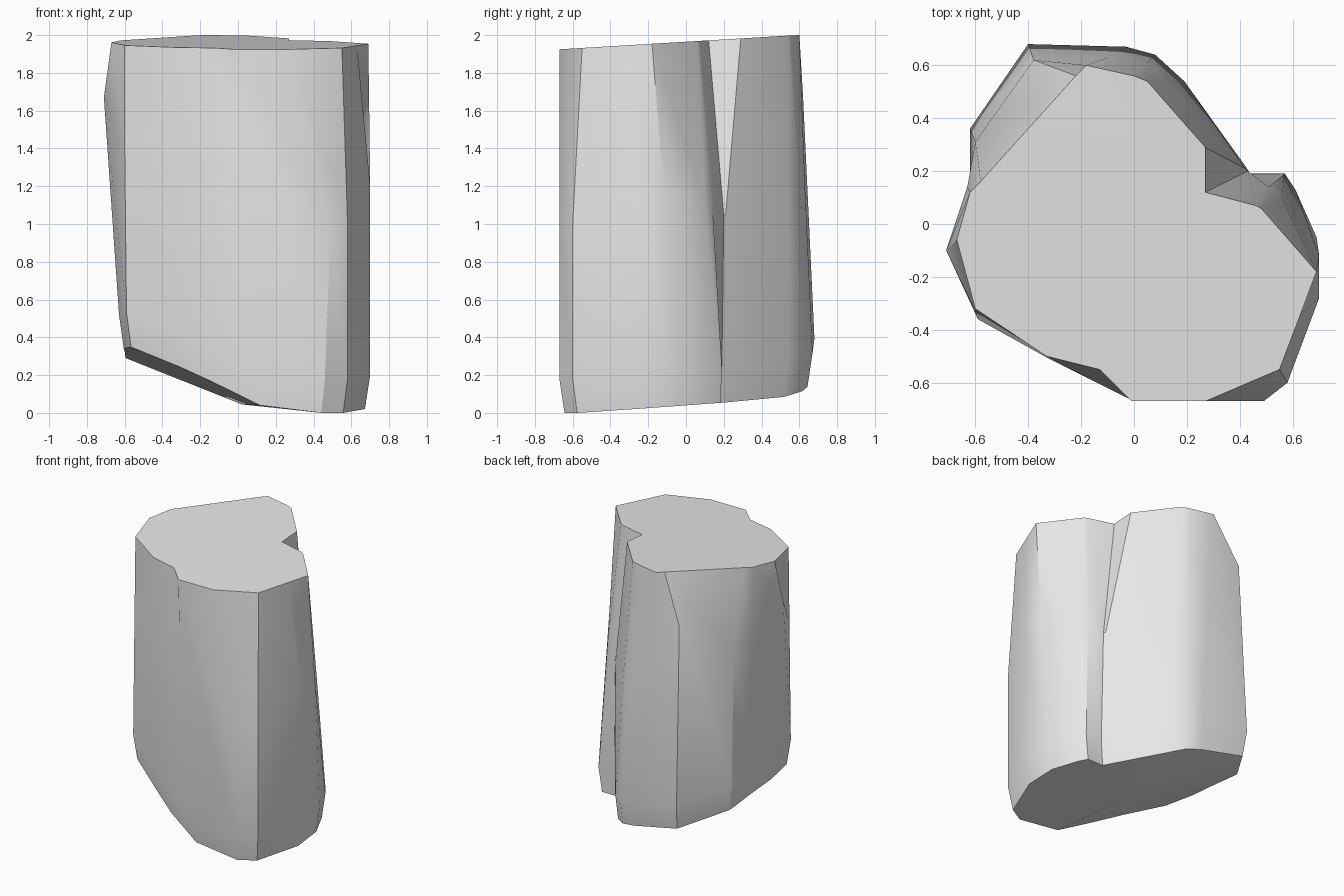
import bpy
import bmesh
from mathutils import Vector

default_cube = bpy.data.objects.get("Cube")
if default_cube:
    bpy.data.objects.remove(default_cube, do_unlink=True)


def make_material(name, colour):
    material = bpy.data.materials.new(name)
    material.use_nodes = True
    material.diffuse_color = colour
    material.node_tree.nodes["Principled BSDF"].inputs["Base Color"].default_value = colour
    return material


def top_height(x, y):
    """The top plane rises gently towards the back, then levels out."""
    return min(2, 1.965 + 0.06 * y)


def base_height(x, y):
    """The underside climbs towards the -x side, most steeply at the front."""
    return max(0, 0.04 + 0.07 * y + (0.34 - 0.2 * y) * max(0, 0.22 - x))


# Outline of the flat top, anticlockwise from the +x side
top_outline = [
    (.63, -.34), (.69, -.18), (.48, .06), (.46, .07), (.27, .12),
    (.27, .29), (.05, .54), (0, .56), (-.18, .6), (-.22, .56),
    (-.58, .16), (-.62, .12), (-.67, -.06), (-.6, -.32), (-.33, -.5),
    (-.13, -.55), (-.01, -.67), (.27, -.67), (.55, -.55),
]

# Breaks in the side faces, each at its own height
shoulder_points = [
    (.7, -.28, 1.2), (.7, -.12, 1.2), (.56, .1, 1.1), (.51, .14, 1.1), (.43, .2, 1.05),
    (.42, .21, 1.05), (.13, .54, 1.1), (.05, .61, 1.1), (-.1, .63, 1.2), (-.38, .62, 1.67),
    (-.6, .31, 1.45), (-.63, .14, 1.5), (-.71, -.1, 1.67), (-.6, -.33, 1.4), (-.32, -.5, 1.4),
    (-.16, -.59, 1.55), (0, -.67, 1.5), (.49, -.67, .96), (.58, -.6, 1),
]

# Widest outline, just above the chamfered foot
skirt_outline = [
    (.7, -.28), (.69, -.05), (.61, .13), (.57, .19), (.44, .19),
    (.42, .22), (.19, .54), (.08, .64), (-.03, .67), (-.4, .68),
    (-.62, .36), (-.62, .1), (-.63, -.12), (-.59, -.36), (-.32, -.51),
    (-.14, -.6), (.12, -.67), (.46, -.67), (.58, -.6),
]


def build_rings():
    top = [Vector((x, y, top_height(x, y))) for x, y in top_outline]
    shoulder = [Vector(point) for point in shoulder_points]
    skirt, base = [], []
    for x, y in skirt_outline:
        foot = Vector((x * 0.96, y * 0.96, base_height(x, y)))
        skirt.append(Vector((x, y, foot.z + 0.18)))
        base.append(foot)
    return [top, shoulder, skirt, base]


def loft(mesh, rings):
    """Skin the rings from top to bottom, then close both ends."""
    loops = [[mesh.verts.new(point) for point in ring] for ring in rings]
    count = len(loops[0])
    for upper, lower in zip(loops, loops[1:]):
        for i in range(count):
            j = (i + 1) % count
            mesh.faces.new((upper[i], lower[i], lower[j], upper[j]))
    cap = mesh.faces.new(loops[0])
    bmesh.ops.triangulate(mesh, faces=[cap])
    # The underside sags to a low point near the middle
    low_point = mesh.verts.new((0.02, 0, 0.045))
    foot = loops[-1]
    for i in range(count):
        mesh.faces.new((foot[(i + 1) % count], foot[i], low_point))


# Rock pillar
bm = bmesh.new()
loft(bm, build_rings())
bmesh.ops.recalc_face_normals(bm, faces=bm.faces[:])
pillar_mesh = bpy.data.meshes.new("rock_pillar")
bm.to_mesh(pillar_mesh)
bm.free()
pillar_mesh.materials.append(make_material("pale grey stone", (0.8, 0.8, 0.8, 1)))

pillar = bpy.data.objects.new("rock_pillar", pillar_mesh)
bpy.context.collection.objects.link(pillar)
bpy.ops.object.select_all(action="DESELECT")
pillar.select_set(True)
bpy.context.view_layer.objects.active = pillar
bpy.ops.object.shade_smooth_by_angle()
